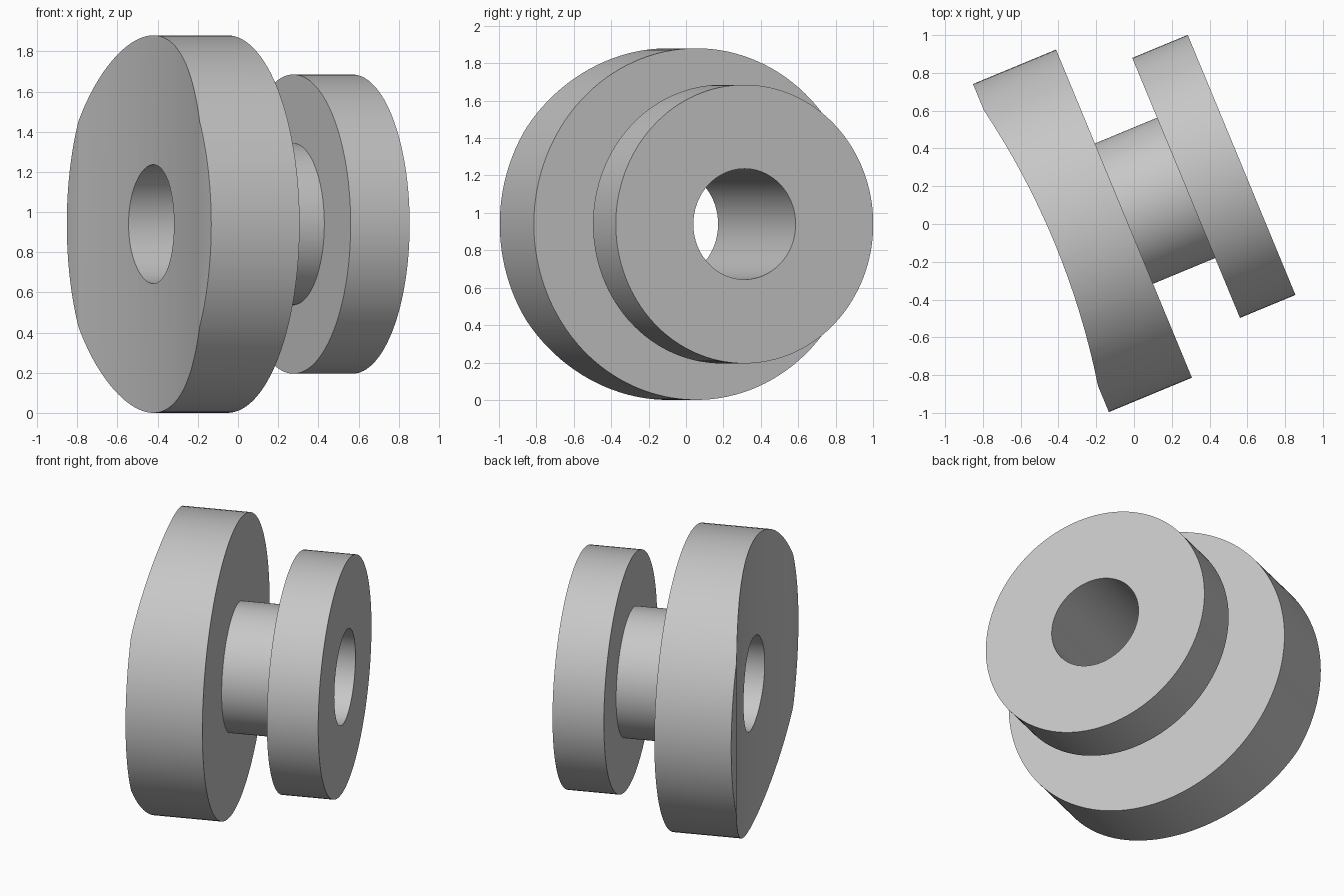
import bpy, bmesh, math
from mathutils import Matrix, Vector

cube = bpy.data.objects.get("Cube")
if cube:
    bpy.data.objects.remove(cube, do_unlink=True)

# Main dimensions: radii, and positions along the spool axis
R_BIG, R_SMALL, R_HUB, R_BORE = 0.94, 0.745, 0.402, 0.296
X_OUT, X_BIG, X_SMALL, X_END = -0.504, -0.028, 0.328, 0.646
HOLLOW_HALF, HOLLOW_DEPTH = 0.79, 0.077

grey = bpy.data.materials.new("plain_grey")
grey.use_nodes = True
colour = (0.57, 0.57, 0.57, 1)
grey.diffuse_color = colour
grey.node_tree.nodes["Principled BSDF"].inputs["Base Color"].default_value = colour


def add_object(name, bm):
    bmesh.ops.recalc_face_normals(bm, faces=bm.faces)
    mesh = bpy.data.meshes.new(name)
    bm.to_mesh(mesh)
    bm.free()
    mesh.materials.append(grey)
    obj = bpy.data.objects.new(name, mesh)
    bpy.context.collection.objects.link(obj)
    return obj


# Flanged spool: closed profile spun around the x axis
profile = [(X_OUT, R_BORE), (X_OUT, R_BIG), (X_BIG, R_BIG), (X_BIG, R_HUB),
           (X_SMALL, R_HUB), (X_SMALL, R_SMALL), (X_END, R_SMALL), (X_END, R_BORE)]
bm = bmesh.new()
verts = [bm.verts.new((x, 0, r)) for x, r in profile]
edges = [bm.edges.new((v, verts[i - 1])) for i, v in enumerate(verts)]
bmesh.ops.spin(bm, geom=verts + edges, cent=(0, 0, 0), axis=(1, 0, 0),
               angle=math.tau, steps=128, use_merge=True)
bmesh.ops.remove_doubles(bm, verts=bm.verts, dist=0.0001)
spool = add_object("flanged_spool", bm)

# Shallow upright hollow across the outer face of the large flange
radius = (HOLLOW_HALF ** 2 + HOLLOW_DEPTH ** 2) / (2 * HOLLOW_DEPTH)
bm = bmesh.new()
bmesh.ops.create_cone(bm, cap_ends=True, segments=256, radius1=radius, radius2=radius,
                      depth=3, matrix=Matrix.Translation((X_OUT + HOLLOW_DEPTH - radius, 0, 0)))
cutter = add_object("hollow_cutter", bm)
cutter.hide_render = True

cut = spool.modifiers.new("hollow", "BOOLEAN")
cut.operation = "DIFFERENCE"
cut.solver = "EXACT"
cut.object = cutter
bpy.ops.object.select_all(action="DESELECT")
spool.select_set(True)
bpy.context.view_layer.objects.active = spool
bpy.ops.object.modifier_apply(modifier=cut.name)
bpy.data.objects.remove(cutter, do_unlink=True)
bpy.ops.object.shade_smooth_by_angle(angle=math.radians(30))

# Turn the spool and stand it on the ground
turn = Matrix.Rotation(math.radians(22.5), 4, "Z")
spool.data.transform(Matrix.Translation((0, 0, R_BIG)) @ turn
                     @ Matrix.Translation(Vector((0, 0.071, 0))))
